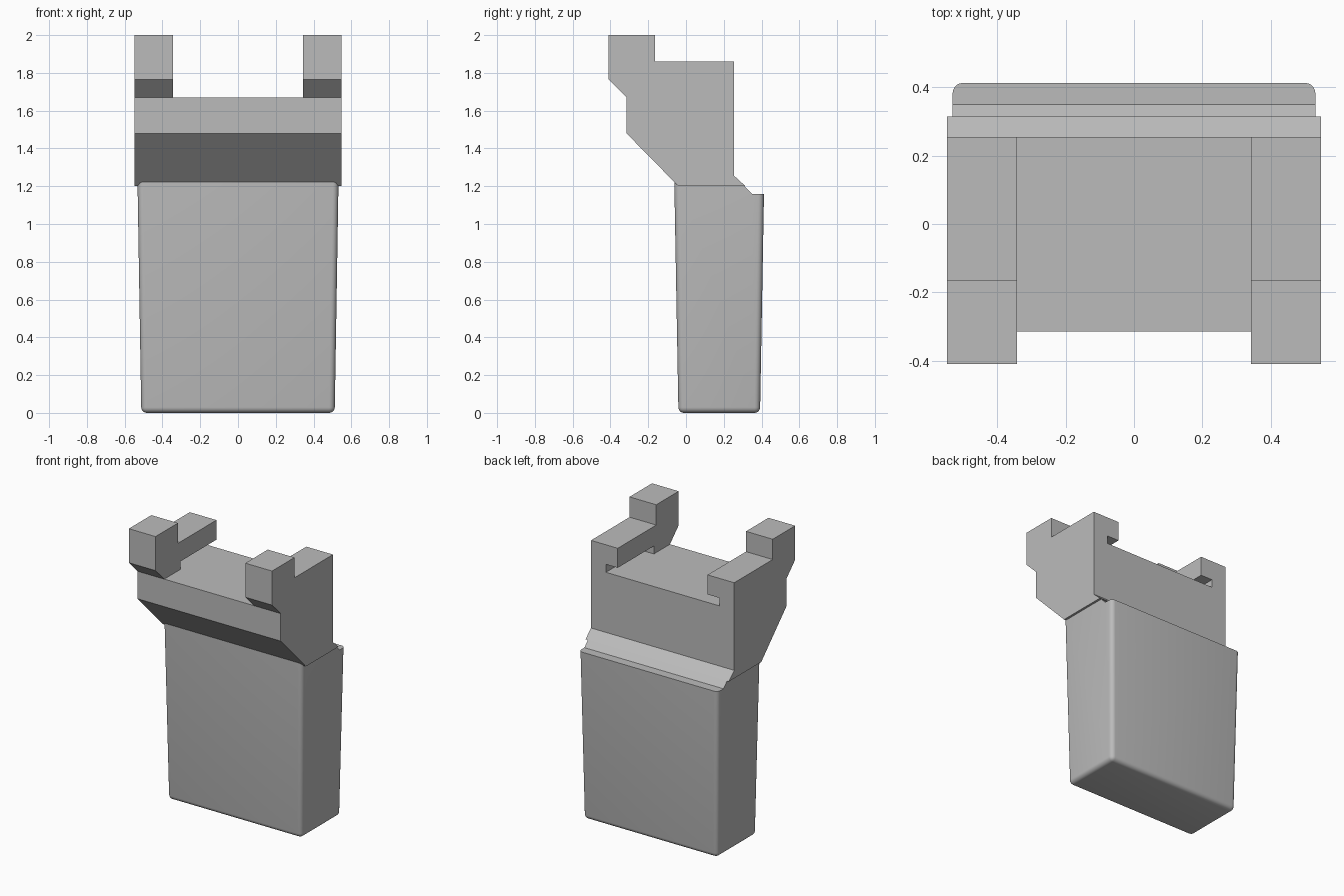
import bpy, bmesh, math

default = bpy.data.objects.get("Cube")
if default:
    bpy.data.objects.remove(default, do_unlink=True)

grey = bpy.data.materials.new("plain grey")
grey.use_nodes = True
colour = (0.5, 0.5, 0.5, 1)
grey.diffuse_color = colour
grey.node_tree.nodes["Principled BSDF"].inputs["Base Color"].default_value = colour


def make_object(name, bm):
    bmesh.ops.recalc_face_normals(bm, faces=bm.faces)
    mesh = bpy.data.meshes.new(name)
    bm.to_mesh(mesh)
    bm.free()
    mesh.materials.append(grey)
    obj = bpy.data.objects.new(name, mesh)
    bpy.context.collection.objects.link(obj)
    return obj


def prism(name, profile, half_width):
    """Extrude a (y, z) side profile symmetrically along x."""
    bm = bmesh.new()
    face = bm.faces.new([bm.verts.new((-half_width, y, z)) for y, z in profile])
    grown = bmesh.ops.extrude_face_region(bm, geom=[face])["geom"]
    verts = [v for v in grown if isinstance(v, bmesh.types.BMVert)]
    bmesh.ops.translate(bm, verts=verts, vec=(2 * half_width, 0, 0))
    return make_object(name, bm)


def box_profile(y0, y1, z0, z1):
    return [(y0, z0), (y1, z0), (y1, z1), (y0, z1)]


def cut(target, cutter):
    cutter.hide_render = True
    cutter.hide_viewport = True
    mod = target.modifiers.new(cutter.name, 'BOOLEAN')
    mod.operation = 'DIFFERENCE'
    mod.solver = 'EXACT'
    mod.object = cutter


# Tapered lower body, rounded on the bottom and upright edges
bm = bmesh.new()
bmesh.ops.create_cube(bm, size=1)
for v in bm.verts:
    top = v.co.z > 0
    v.co.x = math.copysign(0.532 if top else 0.512, v.co.x)
    v.co.y = 0.176 + math.copysign(0.238 if top else 0.216, v.co.y)
    v.co.z = 1.222 if top else 0
edges = [e for e in bm.edges if min(v.co.z for v in e.verts) < 0.5]
bmesh.ops.bevel(bm, geom=edges, offset=0.03, segments=5, profile=0.5, affect='EDGES')
body = make_object("body", bm)
bpy.context.view_layer.objects.active = body
body.select_set(True)
bpy.ops.object.shade_smooth_by_angle(angle=math.radians(35))

# Sloped ledge at the back of the body
cut(body, prism("ledge_cutter", [(0.35, 1.16), (0.6, 1.16), (0.6, 1.4), (0.11, 1.4)], 0.7))

# Upper head with the two hooked rails
head = prism("head", [
    (-0.04, 1.2), (0.315, 1.2), (0.255, 1.255), (0.255, 1.86), (-0.165, 1.86),
    (-0.165, 2), (-0.41, 2), (-0.41, 1.765), (-0.315, 1.67), (-0.315, 1.48)], 0.547)

# Channel between the rails and the undercut open at the back
cut(head, prism("channel_cutter", box_profile(-0.8, 0.8, 1.67, 2.3), 0.343))
cut(head, prism("undercut_cutter", box_profile(-0.14, 0.8, 1.67, 1.725), 0.433))
